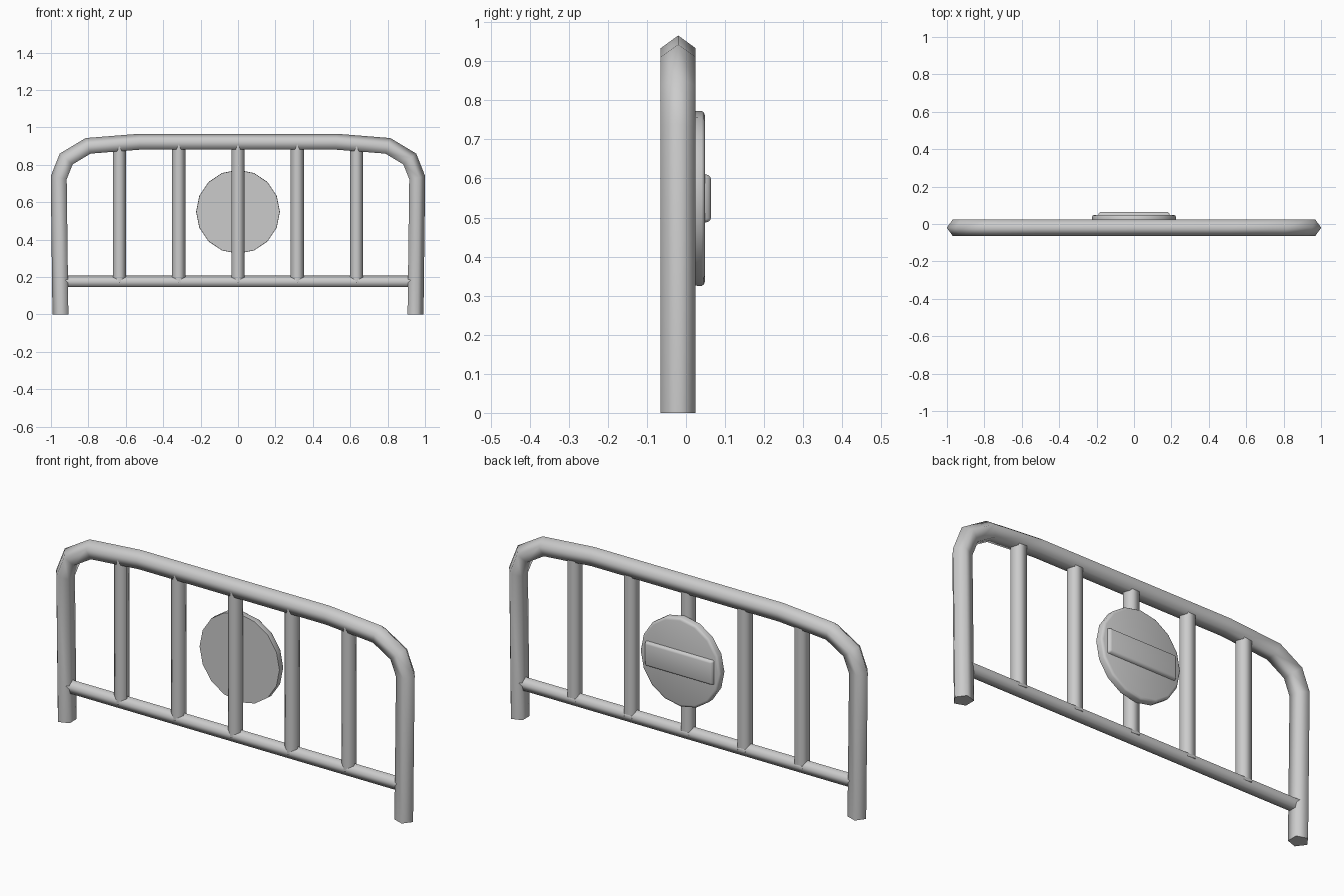
import bpy, bmesh
from math import sin, cos, pi
from mathutils import Vector

if "Cube" in bpy.data.objects:
    bpy.data.objects.remove(bpy.data.objects["Cube"])

YC = -0.02  # depth of the tube centre lines


def finish(name, bm, angle=0.9):
    bmesh.ops.recalc_face_normals(bm, faces=bm.faces)
    me = bpy.data.meshes.new(name)
    bm.to_mesh(me)
    bm.free()
    ob = bpy.data.objects.new(name, me)
    bpy.context.collection.objects.link(ob)
    bpy.ops.object.select_all(action='DESELECT')
    ob.select_set(True)
    bpy.context.view_layer.objects.active = ob
    bpy.ops.object.shade_smooth_by_angle(angle=angle)
    return ob


def tube(name, path, r, sides=5):
    """Mitred tube along an x-z path, first profile point on the left of travel."""
    pts = [Vector(p) for p in path]
    bm = bmesh.new()
    rings = []
    for i, p in enumerate(pts):
        d0 = (p - pts[i - 1]).normalized() if i else (pts[1] - p).normalized()
        d1 = (pts[i + 1] - p).normalized() if i < len(pts) - 1 else d0
        n0, n1 = Vector((-d0.y, d0.x)), Vector((-d1.y, d1.x))
        m = (n0 + n1).normalized()
        m /= m.dot(n0)
        ring = []
        for k in range(sides):
            t = 2 * pi * k / sides
            q = p + m * r * cos(t)
            ring.append(bm.verts.new((q.x, YC + r * sin(t), q.y)))
        rings.append(ring)
    for a, b in zip(rings, rings[1:]):
        for k in range(sides):
            j = (k + 1) % sides
            bm.faces.new((a[k], a[j], b[j], b[k]))
    bm.faces.new(rings[0])
    bm.faces.new(rings[-1])
    return finish(name, bm, 1.3)


# Bent outer frame: half path mirrored in x
half = [(-0.945, 0), (-0.954, 0.73), (-0.915, 0.828), (-0.80, 0.897), (-0.525, 0.919)]
tube("outer_frame", half + [(-x, z) for x, z in reversed(half)], 0.047)

# Lower rail
tube("lower_rail", [(-0.925, 0.174), (0.925, 0.174)], 0.034)

# Upright bars, pentagonal with an edge facing front
for i in range(5):
    x = (i - 2) * 0.317
    bm = bmesh.new()
    lo, hi = [], []
    for k in range(5):
        t = 2 * pi * k / 5
        px, py = x + 0.037 * sin(t), YC - 0.037 * cos(t)
        lo.append(bm.verts.new((px, py, 0.172)))
        hi.append(bm.verts.new((px, py, 0.912)))
    for k in range(5):
        j = (k + 1) % 5
        bm.faces.new((lo[k], lo[j], hi[j], hi[k]))
    bm.faces.new(lo)
    bm.faces.new(hi)
    finish("upright_bar", bm, 1.3)

# Round sign disc with a rounded rear rim
N = 16
bm = bmesh.new()
rings = []
for r, y in [(0.223, 0.012), (0.224, 0.040), (0.220, 0.046), (0.211, 0.049)]:
    rings.append([bm.verts.new((r * cos(2 * pi * k / N), y, 0.549 + r * sin(2 * pi * k / N)))
                  for k in range(N)])
for a, b in zip(rings, rings[1:]):
    for k in range(N):
        j = (k + 1) % N
        bm.faces.new((a[k], a[j], b[j], b[k]))
bm.faces.new(rings[0])
bm.faces.new(rings[-1])
finish("sign_disc", bm)

# Raised bar on the sign: softened slab
bm = bmesh.new()
bmesh.ops.create_cube(bm, size=1)
for v in bm.verts:
    back = v.co.y > 0
    v.co = Vector((v.co.x * (0.37 if back else 0.39),
                   0.064 if back else 0.04,
                   0.549 + v.co.z * (0.115 if back else 0.13)))
bmesh.ops.bevel(bm, geom=bm.edges[:], offset=0.008, segments=2, profile=0.5, affect='EDGES')
finish("sign_bar", bm)
